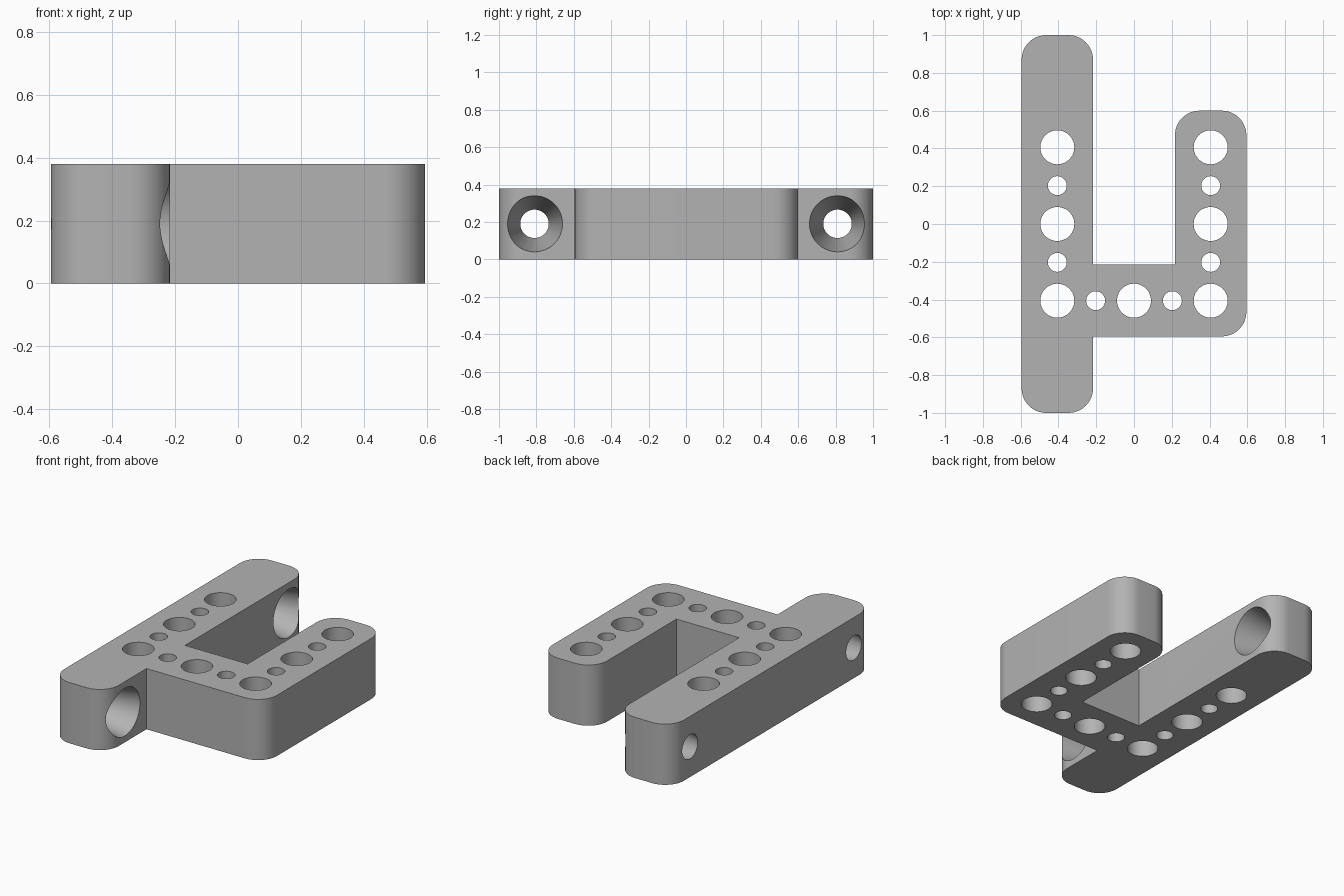
import bpy, bmesh
from math import sin, cos, pi
from mathutils import Matrix, Vector

HEIGHT = 0.38
ROUND = 0.13

cube = bpy.data.objects.get("Cube")
if cube:
    bpy.data.objects.remove(cube, do_unlink=True)

grey = bpy.data.materials.new("plain grey")
grey.use_nodes = True
colour = (0.45, 0.45, 0.45, 1)
grey.diffuse_color = colour
grey.node_tree.nodes["Principled BSDF"].inputs["Base Color"].default_value = colour


def finish(bm, name):
    bmesh.ops.recalc_face_normals(bm, faces=bm.faces)
    mesh = bpy.data.meshes.new(name)
    bm.to_mesh(mesh)
    bm.free()
    mesh.materials.append(grey)
    obj = bpy.data.objects.new(name, mesh)
    bpy.context.collection.objects.link(obj)
    return obj


def rounded_outline(corners, steps=12):
    """Replace each corner flagged True with a circular arc."""
    points = []
    for i, (x, y, is_round) in enumerate(corners):
        p = Vector((x, y, 0))
        if not is_round:
            points.append(p)
            continue
        a = (Vector((*corners[i - 1][:2], 0)) - p).normalized()
        b = (Vector((*corners[(i + 1) % len(corners)][:2], 0)) - p).normalized()
        centre = p + (a + b) * ROUND
        for s in range(steps + 1):
            t = s / steps * pi / 2
            points.append(centre - ROUND * (b * cos(t) + a * sin(t)))
    return points


# Bracket body: long bar, cross bar and short bar in one outline
outline = rounded_outline([
    (-0.595, -1, True), (-0.217, -1, True), (-0.217, -0.595, False),
    (0.595, -0.595, True), (0.595, 0.6, True), (0.217, 0.6, True),
    (0.217, -0.215, False), (-0.217, -0.215, False),
    (-0.217, 1, True), (-0.595, 1, True)])
bm = bmesh.new()
base = bm.faces.new([bm.verts.new(p) for p in outline])
top = bmesh.ops.extrude_face_region(bm, geom=[base])["geom"]
bmesh.ops.translate(bm, vec=(0, 0, HEIGHT),
                    verts=[v for v in top if isinstance(v, bmesh.types.BMVert)])
body = finish(bm, "bracket_body")

# Hole cutters: alternating wide and narrow pin holes along the U
cutters = bmesh.new()


def add_cutter(r1, r2, depth, matrix):
    bmesh.ops.create_cone(cutters, cap_ends=True, segments=48, radius1=r1,
                          radius2=r2, depth=depth, matrix=matrix)


STEP = 0.203
path = [(-2, j) for j in range(2, -3, -1)]
path += [(i, -2) for i in range(-1, 3)]
path += [(2, j) for j in range(-1, 3)]
for n, (i, j) in enumerate(path):
    r = 0.05 if n % 2 else 0.09
    add_cutter(r, r, HEIGHT + 0.2,
               Matrix.Translation((i * STEP, j * STEP, HEIGHT / 2)))

# Tapered screw holes through both ends of the long bar
LENGTH = 0.378
OVER = 0.04
slope = (0.15 - 0.076) / LENGTH
for y in (-0.81, 0.81):
    add_cutter(0.076 - slope * OVER, 0.15 + slope * OVER, LENGTH + 2 * OVER,
               Matrix.Translation((-0.406, y, HEIGHT / 2)) @ Matrix.Rotation(pi / 2, 4, "Y"))
holes = finish(cutters, "hole_cutters")
holes.hide_render = True

cut = body.modifiers.new("holes", "BOOLEAN")
cut.operation = "DIFFERENCE"
cut.solver = "EXACT"
cut.object = holes
bpy.context.view_layer.objects.active = body
body.select_set(True)
bpy.ops.object.modifier_apply(modifier=cut.name)
bpy.data.objects.remove(holes, do_unlink=True)

bpy.ops.object.shade_smooth_by_angle(angle=pi / 6)
